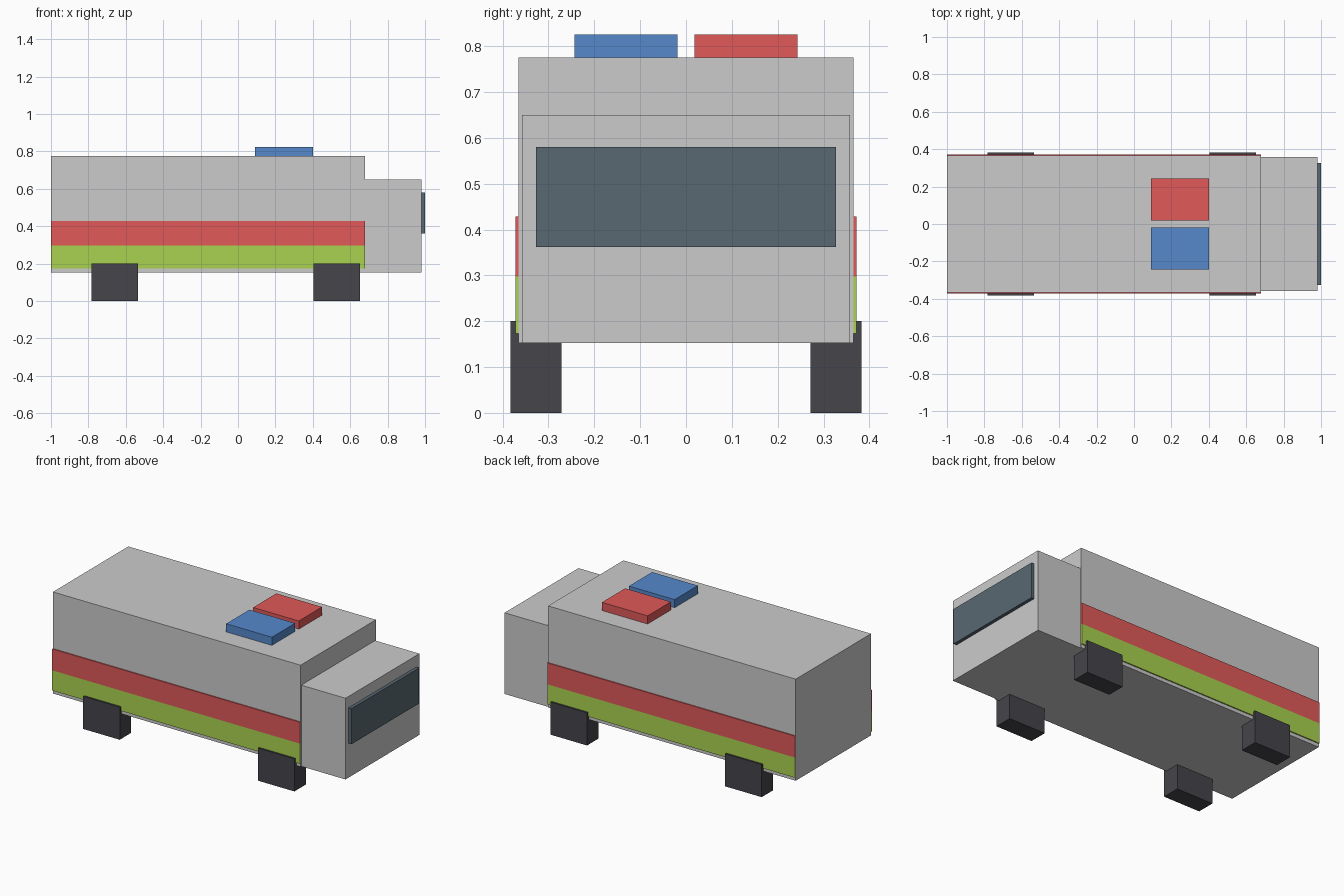
import bpy
import bmesh
from mathutils import Vector

if "Cube" in bpy.data.objects:
    bpy.data.objects.remove(bpy.data.objects["Cube"])


def material(name, color):
    m = bpy.data.materials.new(name)
    m.diffuse_color = (*color, 1)
    m.use_nodes = True
    m.node_tree.nodes["Principled BSDF"].inputs["Base Color"].default_value = m.diffuse_color
    return m


def box(name, x, y, z, mat=None):
    """Box spanning the (min, max) ranges on each axis."""
    lo, hi = Vector((x[0], y[0], z[0])), Vector((x[1], y[1], z[1]))
    bm = bmesh.new()
    bmesh.ops.create_cube(bm, size=1)
    for v in bm.verts:
        v.co = (lo + hi) / 2 + v.co * (hi - lo)
    mesh = bpy.data.meshes.new(name)
    bm.to_mesh(mesh)
    bm.free()
    if mat:
        mesh.materials.append(mat)
    obj = bpy.data.objects.new(name, mesh)
    bpy.context.collection.objects.link(obj)
    return obj


red = material("red", (0.75, 0.1, 0.1))
blue = material("blue", (0.09, 0.25, 0.6))
lime = material("lime", (0.4, 0.65, 0.08))
glass = material("dark_glass", (0.1, 0.14, 0.17))
rubber = material("rubber", (0.06, 0.06, 0.07))

# Body, cab and windscreen
box("rear_body", (-1.0, 0.68), (-0.365, 0.365), (0.152, 0.775))
box("cab", (0.68, 0.98), (-0.358, 0.358), (0.152, 0.65))
box("windscreen", (0.98, 1.0), (-0.327, 0.327), (0.362, 0.58), glass)

for side, sign, lamp in (("right", -1, blue), ("left", 1, red)):
    def span(inner, outer):
        return tuple(sorted((sign * inner, sign * outer)))

    # Side stripes
    box(f"{side}_upper_stripe", (-1.0, 0.68), span(0.365, 0.372), (0.297, 0.428), red)
    box(f"{side}_lower_stripe", (-1.0, 0.68), span(0.365, 0.372), (0.173, 0.297), lime)

    # Roof light
    box(f"{side}_roof_light", (0.09, 0.40), span(0.018, 0.243), (0.775, 0.825), lamp)

    # Block wheels
    for end, x in (("rear", -0.658), ("front", 0.527)):
        box(f"{side}_{end}_wheel", (x - 0.124, x + 0.124), span(0.272, 0.383), (0, 0.2), rubber)
